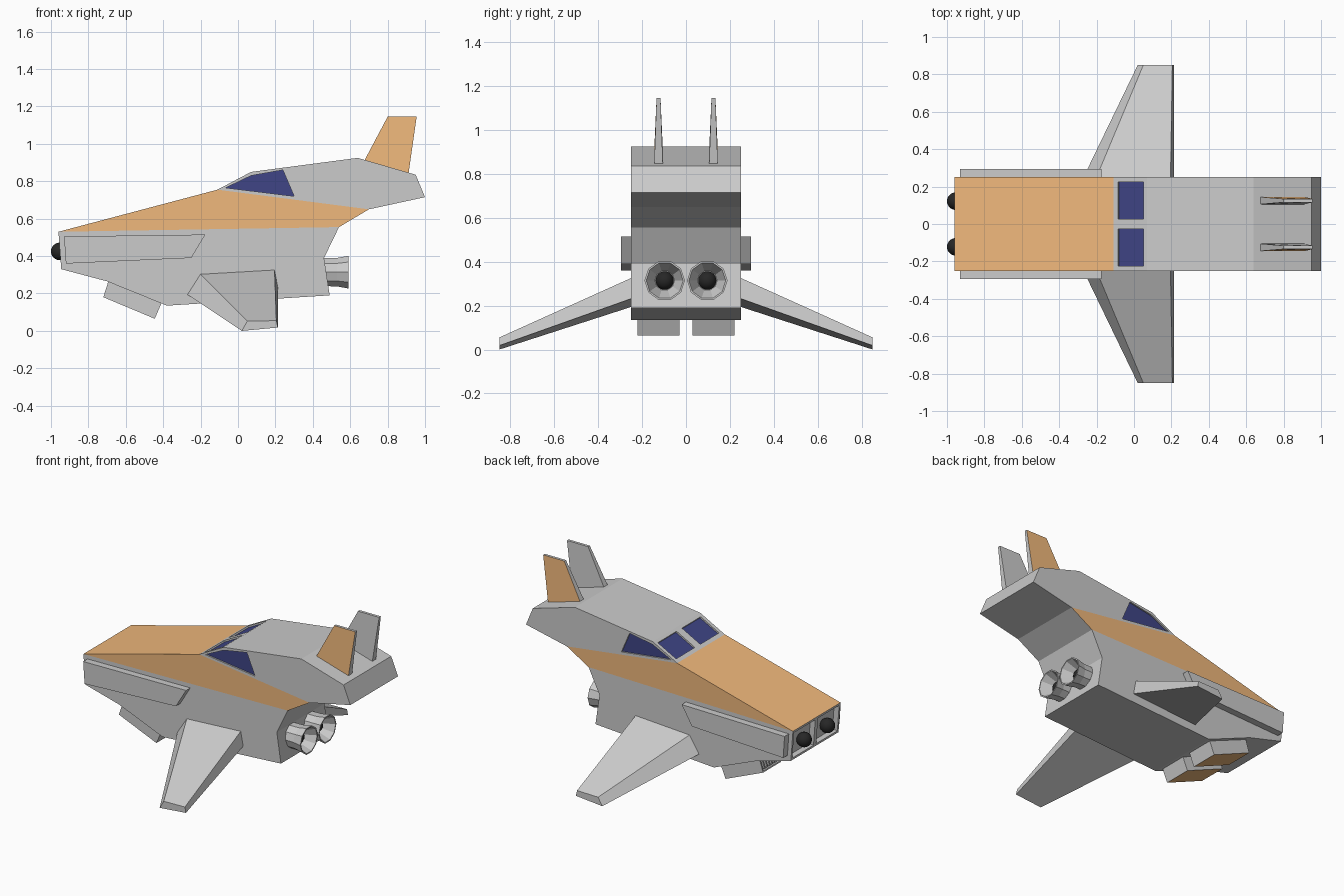
import bpy, bmesh, math
from mathutils import Matrix

if "Cube" in bpy.data.objects:
    bpy.data.objects.remove(bpy.data.objects["Cube"])


def material(name, color):
    m = bpy.data.materials.new(name)
    m.diffuse_color = (*color, 1)
    m.use_nodes = True
    m.node_tree.nodes["Principled BSDF"].inputs["Base Color"].default_value = m.diffuse_color
    return m


GREY = material("hull_grey", (0.8, 0.8, 0.8))
ORANGE = material("orange_paint", (0.87, 0.48, 0.2))
NAVY = material("navy_glass", (0.05, 0.06, 0.24))
BLACK = material("black", (0.02, 0.02, 0.02))


def finish(name, bm, mats=(GREY,), mirror=False):
    me = bpy.data.meshes.new(name)
    bm.to_mesh(me)
    bm.free()
    for m in mats:
        me.materials.append(m)
    ob = bpy.data.objects.new(name, me)
    bpy.context.collection.objects.link(ob)
    if mirror:
        mod = ob.modifiers.new("mirror", 'MIRROR')
        mod.use_axis = (False, True, False)
        mod.use_mirror_merge = False
    return ob


def flat(outline, y):
    return [(x, y, z) for x, z in outline]


def loft_bm(ring_a, ring_b, caps=None, painted=()):
    """Join two rings; caps lists the polygons each end is split into.
    Faces are numbered rim first, then the caps in pairs."""
    bm = bmesh.new()
    n = len(ring_a)
    a = [bm.verts.new(p) for p in ring_a]
    b = [bm.verts.new(p) for p in ring_b]
    faces = [bm.faces.new((a[i], a[(i + 1) % n], b[(i + 1) % n], b[i])) for i in range(n)]
    for cap in caps or [range(n)]:
        faces.append(bm.faces.new([a[i] for i in cap]))
        faces.append(bm.faces.new([b[i] for i in cap]))
    for i in painted:
        faces[i].material_index = 1
    bmesh.ops.recalc_face_normals(bm, faces=bm.faces[:])
    return bm, faces


def prism(name, outline, y0, y1, mats=(GREY,)):
    bm, _ = loft_bm(flat(outline, y0), flat(outline, y1))
    return finish(name, bm, mats, mirror=True)


def recess(bm, faces, border, depth):
    bmesh.ops.inset_individual(bm, faces=faces, thickness=border)
    bmesh.ops.inset_individual(bm, faces=faces, thickness=0.001, depth=-depth)


# Fuselage: side profile, with an orange wedge and two recessed nose bays
PROFILE = [(-0.96, 0.53), (-0.11, 0.755), (0.07, 0.85), (0.64, 0.925), (0.95, 0.835),
           (1.0, 0.715), (0.70, 0.65), (0.54, 0.555), (0.46, 0.39), (0.49, 0.19),
           (-0.38, 0.135), (-0.70, 0.265), (-0.945, 0.33)]
bm, faces = loft_bm(flat(PROFILE, -0.25), flat(PROFILE, 0.25),
                    caps=[range(1, 7), (0, 1, 6, 7), (0, *range(7, 13))],
                    painted=(0, 15, 16))
nose = faces[12]
cut = bmesh.ops.bisect_plane(bm, geom=[nose, *nose.edges, *nose.verts],
                             plane_co=(0, 0, 0), plane_no=(0, 1, 0))
bays = [f for f in cut["geom"] if isinstance(f, bmesh.types.BMFace)]
recess(bm, bays, 0.02, 0.035)
fuselage = finish("fuselage", bm, (GREY, ORANGE))

# Cockpit windows: shallow cut-outs with glass set inside
SIDE = [(-0.065, 0.765), (0.07, 0.83), (0.24, 0.86), (0.30, 0.72)]


def screen(low, high):
    nx, nz = -0.467, 0.884
    p, q = (-0.085, 0.768), (0.05, 0.839)
    return [(e[0] + nx * d, e[1] + nz * d)
            for e, d in ((p, low), (q, low), (q, high), (p, high))]


cutters = [prism("side_window_cutter", SIDE, 0.238, 0.28),
           prism("windscreen_cutter", screen(-0.012, 0.04), 0.028, 0.225)]
for c in cutters:
    c.hide_render = True
    c.hide_viewport = True
    mod = fuselage.modifiers.new(c.name, 'BOOLEAN')
    mod.operation = 'DIFFERENCE'
    mod.solver = 'EXACT'
    mod.object = c
prism("side_window", SIDE, 0.23, 0.24, (NAVY,))
prism("windscreen", screen(-0.018, -0.010), 0.028, 0.225, (NAVY,))

# Long slab on each side of the nose
prism("nose_side_panel", [(-0.93, 0.505), (-0.175, 0.515), (-0.25, 0.39), (-0.92, 0.36)],
      0.24, 0.295)

# Drooping wings
root = [(-0.275, 0.197), (-0.205, 0.307), (0.195, 0.33), (0.213, 0.235)]
tip = [(0.02, 0.0), (0.05, 0.052), (0.205, 0.055), (0.213, 0.018)]
bm, _ = loft_bm(flat(root, 0.24), flat(tip, 0.85))
finish("wing", bm, mirror=True)

# Twin tail fins, painted on the outer face
FIN = [(0.67, 0.90), (0.80, 1.145), (0.955, 1.145), (0.91, 0.83)]
inner = [(x, y, z) for (x, z), y in zip(FIN, (0.105, 0.116, 0.116, 0.105))]
outer = [(x, y, z) for (x, z), y in zip(FIN, (0.145, 0.134, 0.134, 0.145))]
bm, _ = loft_bm(inner, outer, painted=(5,))
finish("tail_fin", bm, (GREY, ORANGE), mirror=True)

# Belly intakes: orange underside and a slatted front opening
bm, faces = loft_bm(flat([(-0.69, 0.275), (-0.72, 0.18), (-0.445, 0.065), (-0.40, 0.17)], 0.03),
                    flat([(-0.69, 0.275), (-0.72, 0.18), (-0.445, 0.065), (-0.40, 0.17)], 0.22),
                    painted=(1,))
recess(bm, [faces[0]], 0.012, 0.025)
finish("belly_intake", bm, (GREY, ORANGE), mirror=True)
for i in range(6):
    y = 0.055 + i * 0.026
    prism("intake_slat", [(-0.692, 0.262), (-0.713, 0.194), (-0.688, 0.19), (-0.667, 0.258)],
          y, y + 0.01)

# Ten-sided engine nozzles, spun from a half section
SECTION = [(0.44, 0.078), (0.53, 0.08), (0.59, 0.092), (0.59, 0.084), (0.51, 0.045), (0.51, 0.0)]
bm = bmesh.new()
verts = [bm.verts.new((x, 0, r)) for x, r in SECTION]
edges = [bm.edges.new(p) for p in zip(verts, verts[1:])]
bmesh.ops.rotate(bm, verts=verts, cent=(0, 0, 0), matrix=Matrix.Rotation(math.pi / 10, 3, 'X'))
bmesh.ops.spin(bm, geom=verts + edges, cent=(0, 0, 0), axis=(1, 0, 0),
               angle=2 * math.pi, steps=10)
bmesh.ops.remove_doubles(bm, verts=bm.verts[:], dist=0.0005)
bmesh.ops.recalc_face_normals(bm, faces=bm.faces[:])
bmesh.ops.translate(bm, verts=bm.verts[:], vec=(0, 0.097, 0.314))
finish("engine_nozzle", bm, mirror=True)


# Black balls in the nose bays and engine throats
def ball(name, centre, radius):
    bm = bmesh.new()
    bmesh.ops.create_uvsphere(bm, u_segments=24, v_segments=12, radius=radius,
                              matrix=Matrix.Translation(centre))
    for f in bm.faces:
        f.smooth = True
    finish(name, bm, (BLACK,), mirror=True)


ball("nose_ball", (-0.953, 0.122, 0.425), 0.047)
ball("engine_core", (0.505, 0.097, 0.314), 0.042)
